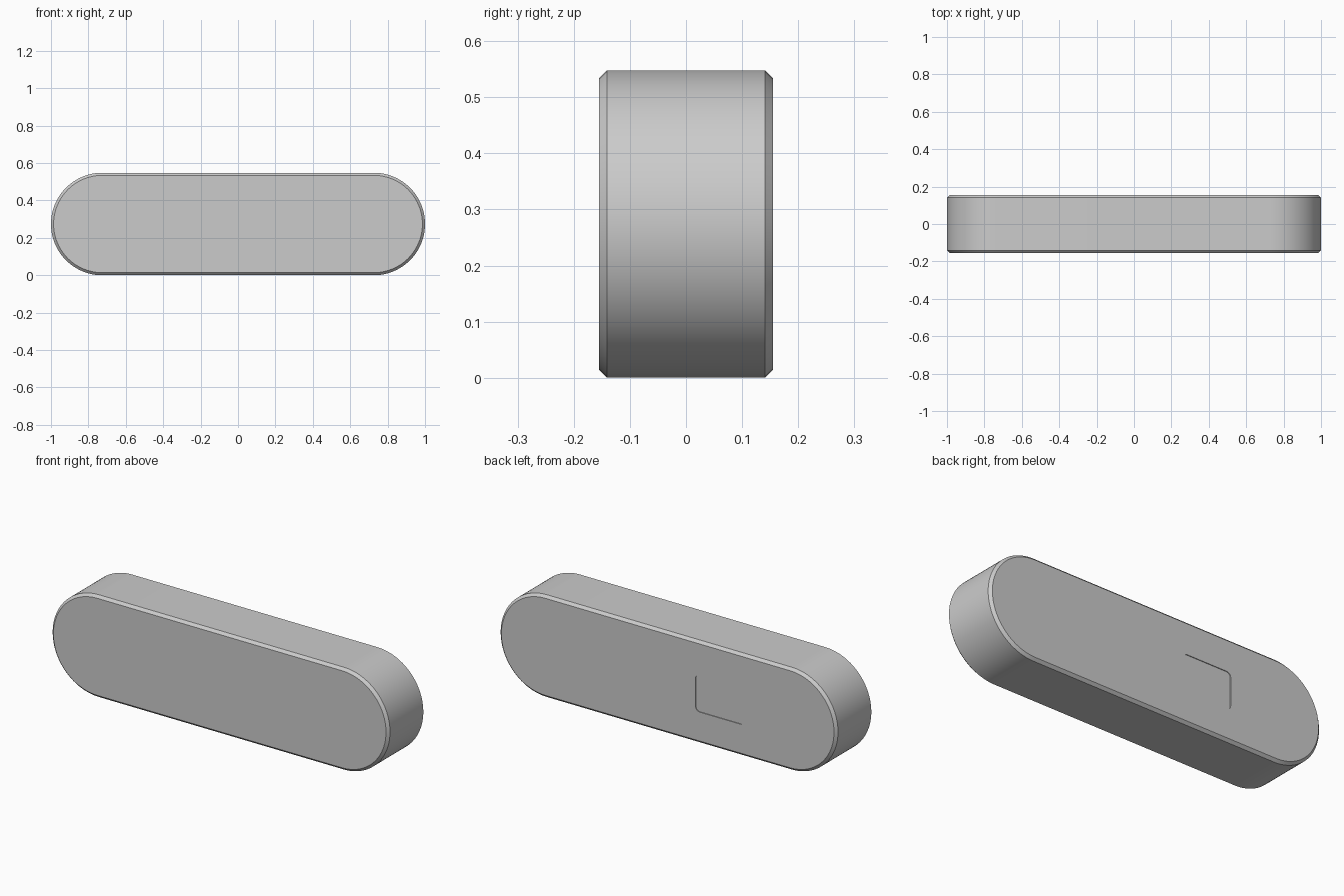
import bpy, bmesh, math

if "Cube" in bpy.data.objects:
    bpy.data.objects.remove(bpy.data.objects["Cube"])

HEIGHT, DEPTH, CHAMFER = 0.548, 0.31, 0.014
MID = HEIGHT / 2


def rounded_outline(cx, cz, w, h, r, steps):
    """Rounded rectangle in the XZ plane (a stadium when r = h / 2)."""
    pts = []
    for i, (sx, sz) in enumerate(((1, 1), (-1, 1), (-1, -1), (1, -1))):
        for s in range(steps + 1):
            a = math.pi / 2 * (i + s / steps)
            p = (cx + sx * (w / 2 - r) + r * math.cos(a),
                 cz + sz * (h / 2 - r) + r * math.sin(a))
            if not pts or math.dist(p, pts[-1]) > 1e-5:
                pts.append(p)
    if math.dist(pts[0], pts[-1]) < 1e-5:
        pts.pop()
    return pts


def loft(name, sections):
    """Closed solid through (y, outline) sections."""
    bm = bmesh.new()
    rings = [[bm.verts.new((x, y, z)) for x, z in pts] for y, pts in sections]
    for a, b in zip(rings, rings[1:]):
        for i in range(len(a)):
            j = (i + 1) % len(a)
            bm.faces.new((a[i], a[j], b[j], b[i]))
    bm.faces.new(rings[0])
    bm.faces.new(rings[-1])
    bmesh.ops.recalc_face_normals(bm, faces=bm.faces)
    mesh = bpy.data.meshes.new(name)
    bm.to_mesh(mesh)
    bm.free()
    obj = bpy.data.objects.new(name, mesh)
    bpy.context.collection.objects.link(obj)
    return obj


def stadium(inset):
    h = HEIGHT - 2 * inset
    return rounded_outline(0, MID, 2 - 2 * inset, h, h / 2, 24)


# Pill-shaped body with chamfered front and back rims
half = DEPTH / 2
body = loft("pill_body", [(-half, stadium(CHAMFER)), (-half + CHAMFER, stadium(0)),
                          (half - CHAMFER, stadium(0)), (half, stadium(CHAMFER))])

# Shallow rounded recess in the back face
panel = rounded_outline(-0.31, MID - 0.005, 0.29, 0.20, 0.025, 6)
cutter = loft("recess_cutter", [(half - 0.004, panel), (half + 0.05, panel)])
cutter.hide_render = True
cut = body.modifiers.new("back_recess", 'BOOLEAN')
cut.operation = 'DIFFERENCE'
cut.solver = 'EXACT'
cut.object = cutter
bpy.context.view_layer.objects.active = body
body.select_set(True)
bpy.ops.object.modifier_apply(modifier=cut.name)
bpy.data.objects.remove(cutter)

bpy.ops.object.shade_smooth_by_angle(angle=math.radians(25))
